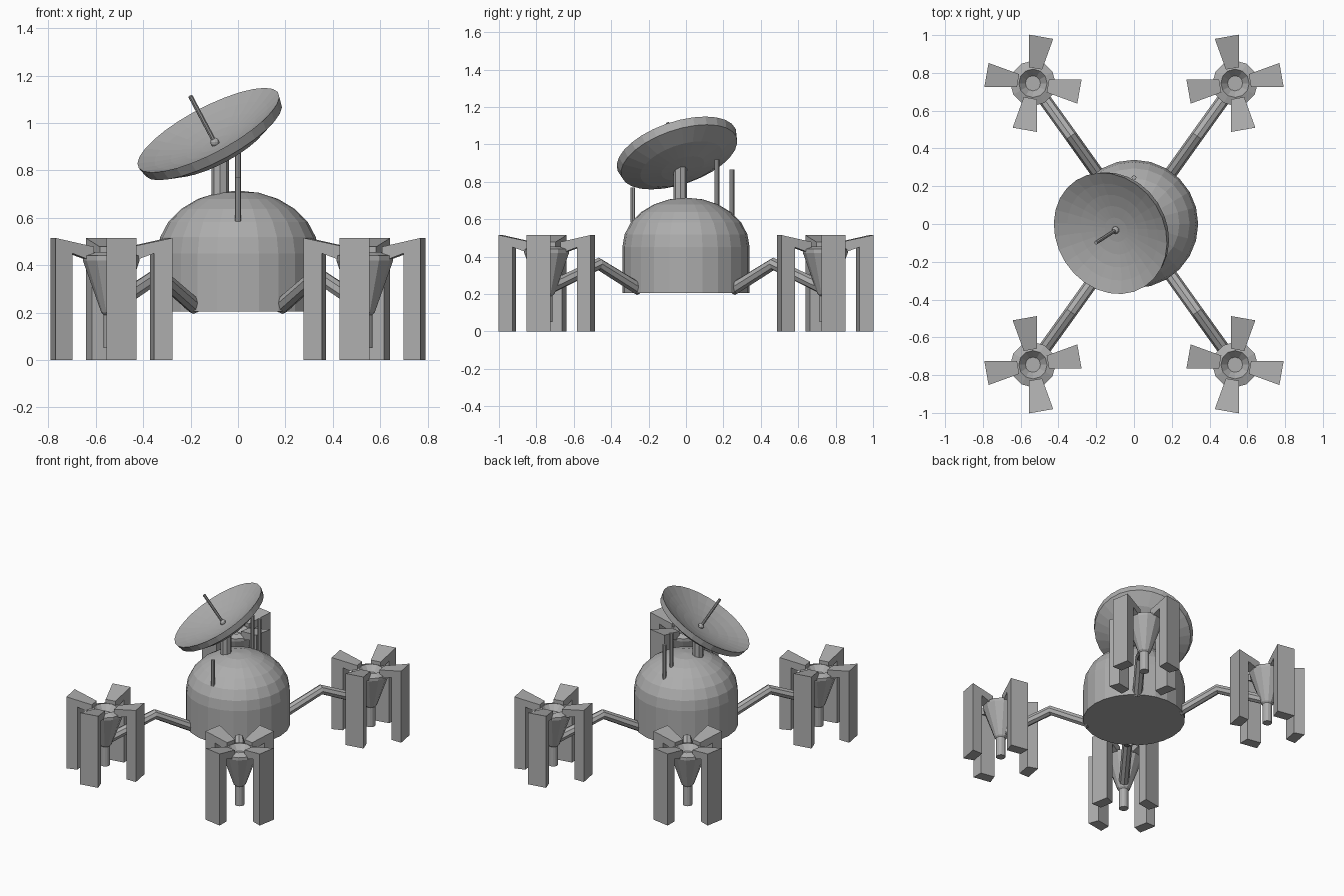
import bpy, bmesh, math
from mathutils import Vector, Matrix

if "Cube" in bpy.data.objects:
    bpy.data.objects.remove(bpy.data.objects["Cube"])

grey = bpy.data.materials.new("plain_grey")
grey.use_nodes = True
GREY = (0.42, 0.42, 0.42, 1)
grey.diffuse_color = GREY
grey.node_tree.nodes["Principled BSDF"].inputs["Base Color"].default_value = GREY


def add(name, mesh, mirrored=False):
    ob = bpy.data.objects.new(name, mesh)
    bpy.context.collection.objects.link(ob)
    mesh.materials.clear()
    mesh.materials.append(grey)
    if mirrored:
        mod = ob.modifiers.new("four_corners", "MIRROR")
        mod.use_axis = (True, True, False)
        mod.use_mirror_merge = False
    return ob


def finish(name, bm, mirrored=False):
    bmesh.ops.recalc_face_normals(bm, faces=bm.faces)
    mesh = bpy.data.meshes.new(name)
    bm.to_mesh(mesh)
    bm.free()
    return add(name, mesh, mirrored)


def lathe(name, profile, sides, matrix=Matrix(), mirrored=False):
    """Turn an (r, z) profile around z, then place it."""
    bm = bmesh.new()
    verts = [bm.verts.new((r, 0, z)) for r, z in profile]
    edges = [bm.edges.new(pair) for pair in zip(verts, verts[1:])]
    bmesh.ops.spin(bm, geom=verts + edges, cent=(0, 0, 0), axis=(0, 0, 1),
                   angle=math.tau, steps=sides, use_duplicate=False)
    bmesh.ops.remove_doubles(bm, verts=bm.verts, dist=1e-4)
    bm.transform(matrix)
    return finish(name, bm, mirrored)


def tube(name, points, radius, mirrored=False):
    """Eight-sided capped tube along a path."""
    curve = bpy.data.curves.new(name, "CURVE")
    curve.dimensions = "3D"
    curve.bevel_depth = radius
    curve.bevel_resolution = 2
    curve.use_fill_caps = True
    spline = curve.splines.new("POLY")
    spline.use_smooth = False
    spline.points.add(len(points) - 1)
    for p, co in zip(spline.points, points):
        p.co = (*co, 1)
    temp = bpy.data.objects.new(name + "_path", curve)
    bpy.context.collection.objects.link(temp)
    bpy.context.view_layer.update()
    mesh = bpy.data.meshes.new_from_object(
        temp.evaluated_get(bpy.context.evaluated_depsgraph_get()))
    bpy.data.objects.remove(temp)
    for poly in mesh.polygons:
        poly.use_smooth = False
    return add(name, mesh, mirrored)


# Domed body with a flat base
R, BASE, SPRING, RISE = 0.34, 0.205, 0.45, 0.265
dome = [(R * math.cos(a), SPRING + RISE * math.sin(a))
        for a in (math.pi / 2 * i / 6 for i in range(6))]
lathe("body", [(0, BASE), (R, BASE)] + dome + [(0, SPRING + RISE)], 24)

# Dish, tilted on its mast
axis = Vector((-0.45, -0.29, 0.85)).normalized()
rim = Vector((-0.125, -0.05, 0.97))
tilt = Matrix.Translation(rim) @ axis.to_track_quat("Z", "Y").to_matrix().to_4x4()
RD = 0.335
back = [(0, -0.125), (0.12, -0.115), (0.23, -0.09), (RD - 0.01, -0.045), (RD, 0)]
bowl = [(RD * f, -0.07 * (1 - f * f)) for f in (0.98, 0.8, 0.6, 0.4, 0.2, 0)]
lathe("dish", back + bowl, 28, tilt)
tube("dish_mast", [(-0.075, -0.03, 0.66), (-0.075, -0.03, 0.88)], 0.036)

# Feed rod with a ball at its foot
foot = rim - axis * 0.06
tube("feed_rod", [foot, foot + axis * 0.23], 0.01)
ball = bmesh.new()
bmesh.ops.create_uvsphere(ball, u_segments=10, v_segments=6, radius=0.02,
                          matrix=Matrix.Translation(foot))
finish("feed_ball", ball)

# Whip antennas on the dome
for name, y, low, high in (("front_antenna", -0.285, 0.585, 0.77),
                           ("inner_rear_antenna", 0.165, 0.62, 0.92),
                           ("outer_rear_antenna", 0.245, 0.58, 0.865)):
    tube(name, [(0, y, low), (0, y, high)], 0.013)

# Four bent arms reaching out to the feet
PX, PY = 0.535, 0.745
tube("arm", [(0.18, 0.25, 0.225), (0.335, 0.467, 0.36), (PX, PY, 0.225)],
     0.034, True)

# Foot hubs: recessed cup on a cone and a thin pipe
pod = Matrix.Translation((PX, PY, 0))
lathe("foot_hub", [(0, 0.05), (0.032, 0.05), (0.032, 0.19), (0.042, 0.2),
                   (0.12, 0.42), (0.12, 0.44), (0.075, 0.455),
                   (0.04, 0.415), (0, 0.415)], 12, pod, True)

# Four flared leg blades around each hub
blade = [(0.25, 0), (0.25, 0.515), (0.08, 0.478), (0.08, 0.415),
         (0.175, 0.45), (0.175, 0)]
bm = bmesh.new()
for k in range(4):
    turn = pod @ Matrix.Rotation(math.radians(10 + 90 * k), 4, "Z")
    sides = []
    for s in (-1, 1):
        sides.append([bm.verts.new(turn @ Vector((r, s * (0.021 + 0.176 * r), z)))
                      for r, z in blade])
    a, b = sides
    bm.faces.new(a)
    bm.faces.new(b[::-1])
    for i in range(len(blade)):
        j = (i + 1) % len(blade)
        bm.faces.new((a[i], b[i], b[j], a[j]))
finish("leg_blades", bm, True)
